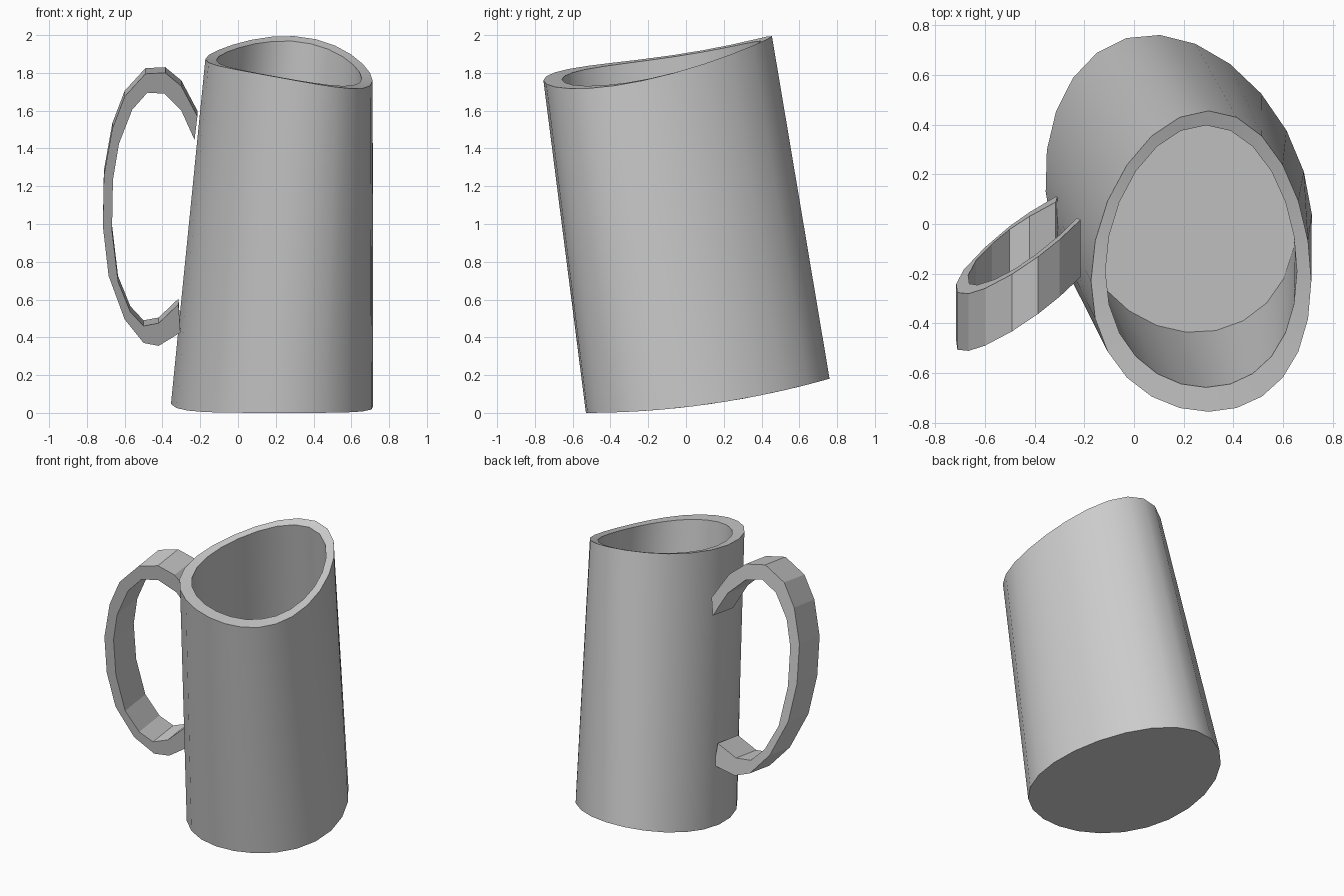
import bpy, bmesh, math

cube = bpy.data.objects.get("Cube")
if cube:
    bpy.data.objects.remove(cube, do_unlink=True)

grey = bpy.data.materials.new("plain_grey")
grey.use_nodes = True
grey.diffuse_color = (0.6, 0.6, 0.6, 1)
grey.node_tree.nodes["Principled BSDF"].inputs["Base Color"].default_value = (0.6, 0.6, 0.6, 1)

SEGMENTS = 24


def ring(bm, centre, radii, height, skew, bulge):
    """Closed oval ring; skew turns the oval, bulge makes it egg-shaped,
    height(x, y) gives z relative to the ring centre."""
    verts = []
    for i in range(SEGMENTS):
        c = math.cos(math.tau * i / SEGMENTS)
        s = math.sin(math.tau * i / SEGMENTS)
        x = radii[0] * c - skew * s + bulge[0] * s * s
        y = radii[1] * s - skew * c + bulge[1] * c * c
        verts.append(bm.verts.new((centre[0] + x, centre[1] + y, height(x, y))))
    return verts


def bridge(bm, a, b):
    for i in range(len(a)):
        j = (i + 1) % len(a)
        bm.faces.new((a[i], a[j], b[j], b[i]))


def finish(bm, name):
    bmesh.ops.recalc_face_normals(bm, faces=bm.faces)
    mesh = bpy.data.meshes.new(name)
    bm.to_mesh(mesh)
    bm.free()
    mesh.materials.append(grey)
    obj = bpy.data.objects.new(name, mesh)
    bpy.context.collection.objects.link(obj)
    return obj


# Leaning hollow cup with a slanted, slightly saddle-shaped rim
def base_z(x, y):
    return 0.045 + 0.14 * y + 0.11 * y * y


def floor_z(x, y):
    return 0.13 + 0.14 * y


def rim_z(x, y):
    return 1.83 + 0.19 * y - 0.12 * x + 0.14 * y * y + 0.1 * x * y


bm = bmesh.new()
rings = [
    ring(bm, (0.18, 0.115), (0.535, 0.645), base_z, 0.045, (-0.03, -0.03)),
    ring(bm, (0.27, -0.15), (0.443, 0.605), rim_z, 0, (0.03, -0.08)),
    ring(bm, (0.27, -0.13), (0.385, 0.527), rim_z, 0, (0.02, -0.06)),
    ring(bm, (0.19, 0.115), (0.46, 0.55), floor_z, 0.04, (-0.02, -0.03)),
]
for lower, upper in zip(rings, rings[1:]):
    bridge(bm, lower, upper)
bm.faces.new(rings[0])
bm.faces.new(rings[-1])
cup = finish(bm, "cup_body")
bpy.context.view_layer.objects.active = cup
cup.select_set(True)
bpy.ops.object.shade_smooth_by_angle(angle=math.radians(35))

# Faceted band handle: outer and inner outline, swept front to back
outer = [(-0.215, 1.585), (-0.30, 1.745), (-0.385, 1.815), (-0.49, 1.81), (-0.60, 1.69),
         (-0.665, 1.52), (-0.71, 1.27), (-0.715, 1.00), (-0.685, 0.74), (-0.60, 0.51),
         (-0.50, 0.385), (-0.42, 0.37), (-0.305, 0.44)]
inner = [(-0.23, 1.46), (-0.30, 1.615), (-0.39, 1.705), (-0.48, 1.71), (-0.56, 1.62),
         (-0.63, 1.44), (-0.662, 1.25), (-0.667, 0.98), (-0.635, 0.71), (-0.57, 0.55),
         (-0.50, 0.475), (-0.42, 0.49), (-0.315, 0.59)]


def handle_vert(bm, p, side):
    x, z = p
    y = 0.27 + 0.68 * x - 0.14 * z
    return bm.verts.new((x, y + 0.115 * side, z + 0.015 * side))


bm = bmesh.new()
sections = []
for o, i in zip(outer, inner):
    sections.append([handle_vert(bm, o, -1), handle_vert(bm, o, 1),
                     handle_vert(bm, i, 1), handle_vert(bm, i, -1)])
for a, b in zip(sections, sections[1:]):
    bridge(bm, a, b)
bm.faces.new(sections[0])
bm.faces.new(sections[-1])
finish(bm, "handle")
